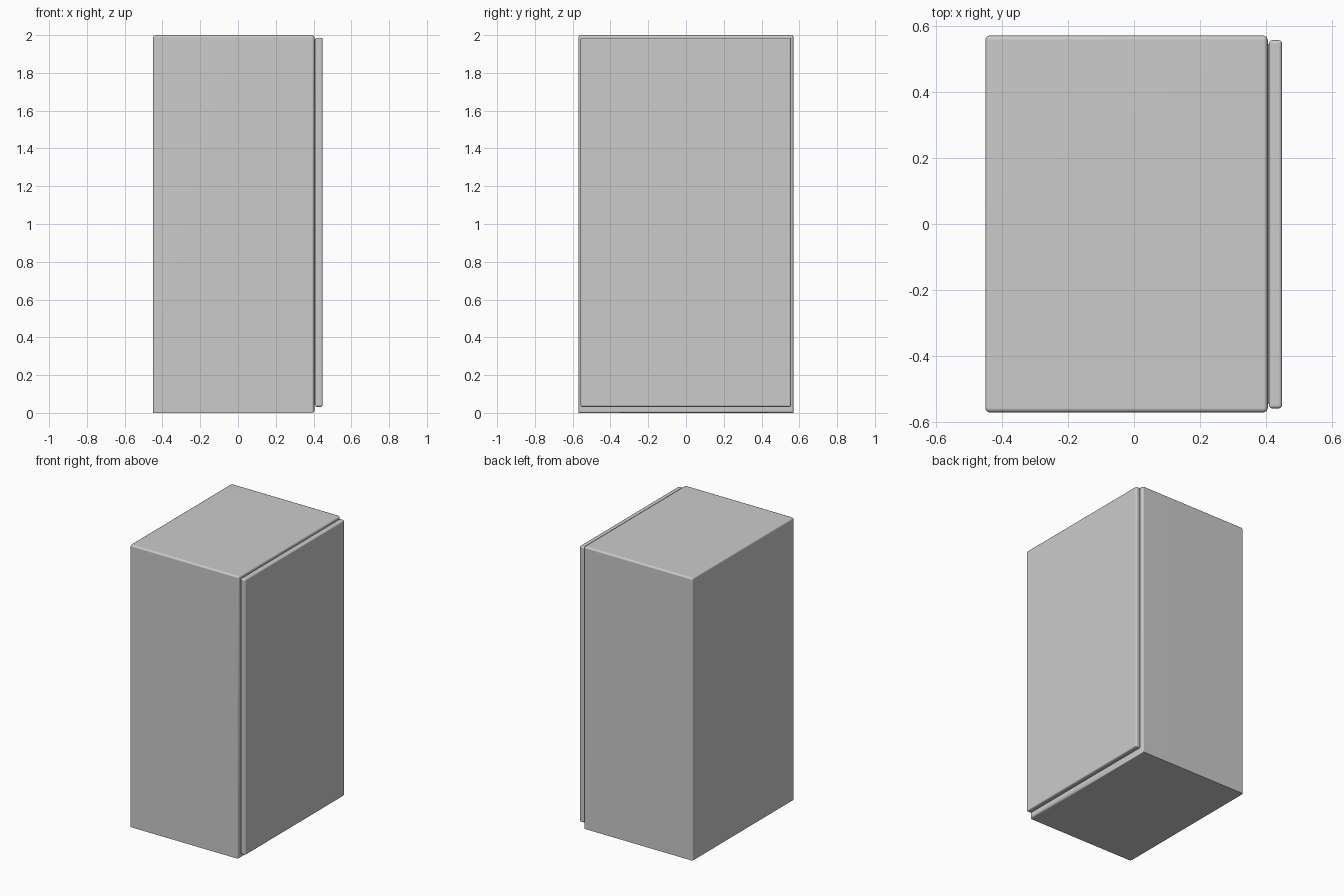
import bpy, bmesh
from mathutils import Vector

if "Cube" in bpy.data.objects:
    bpy.data.objects.remove(bpy.data.objects["Cube"])


def rounded_box(name, lo, hi, radius, segments=2, keep_sharp=lambda a, b: False):
    """Box between two corners with softened edges, except those kept sharp."""
    lo, hi = Vector(lo), Vector(hi)
    bm = bmesh.new()
    bmesh.ops.create_cube(bm, size=1)
    for v in bm.verts:
        v.co = Vector((lo[i] + (v.co[i] + 0.5) * (hi[i] - lo[i])) for i in range(3))
    edges = [e for e in bm.edges if not keep_sharp(e.verts[0].co, e.verts[1].co)]
    if radius:
        bmesh.ops.bevel(bm, geom=edges, offset=radius, segments=segments,
                        profile=0.5, affect='EDGES', clamp_overlap=True)
    bmesh.ops.recalc_face_normals(bm, faces=bm.faces)
    mesh = bpy.data.meshes.new(name)
    bm.to_mesh(mesh)
    bm.free()
    obj = bpy.data.objects.new(name, mesh)
    bpy.context.collection.objects.link(obj)
    bpy.ops.object.select_all(action='DESELECT')
    obj.select_set(True)
    bpy.context.view_layer.objects.active = obj
    bpy.ops.object.shade_smooth_by_angle(angle=0.9)
    normals = obj.modifiers.new("Weighted normals", 'WEIGHTED_NORMAL')
    normals.keep_sharp = True
    return obj


# Bottom edges of the cabinet stay sharp, apart from the one under the door
def bottom_edge(a, b):
    return a.z < 0.001 and b.z < 0.001 and not (a.x > 0 and b.x > 0)


# Main cabinet
rounded_box("cabinet_body", (-0.45, -0.57, 0), (0.405, 0.57, 2.0), 0.013, 2, bottom_edge)

# Thin seal between cabinet and door
rounded_box("door_seal", (0.395, -0.545, 0.045), (0.412, 0.545, 1.975), 0)

# Door panel
rounded_box("door", (0.408, -0.558, 0.032), (0.448, 0.556, 1.986), 0.01, 3)
